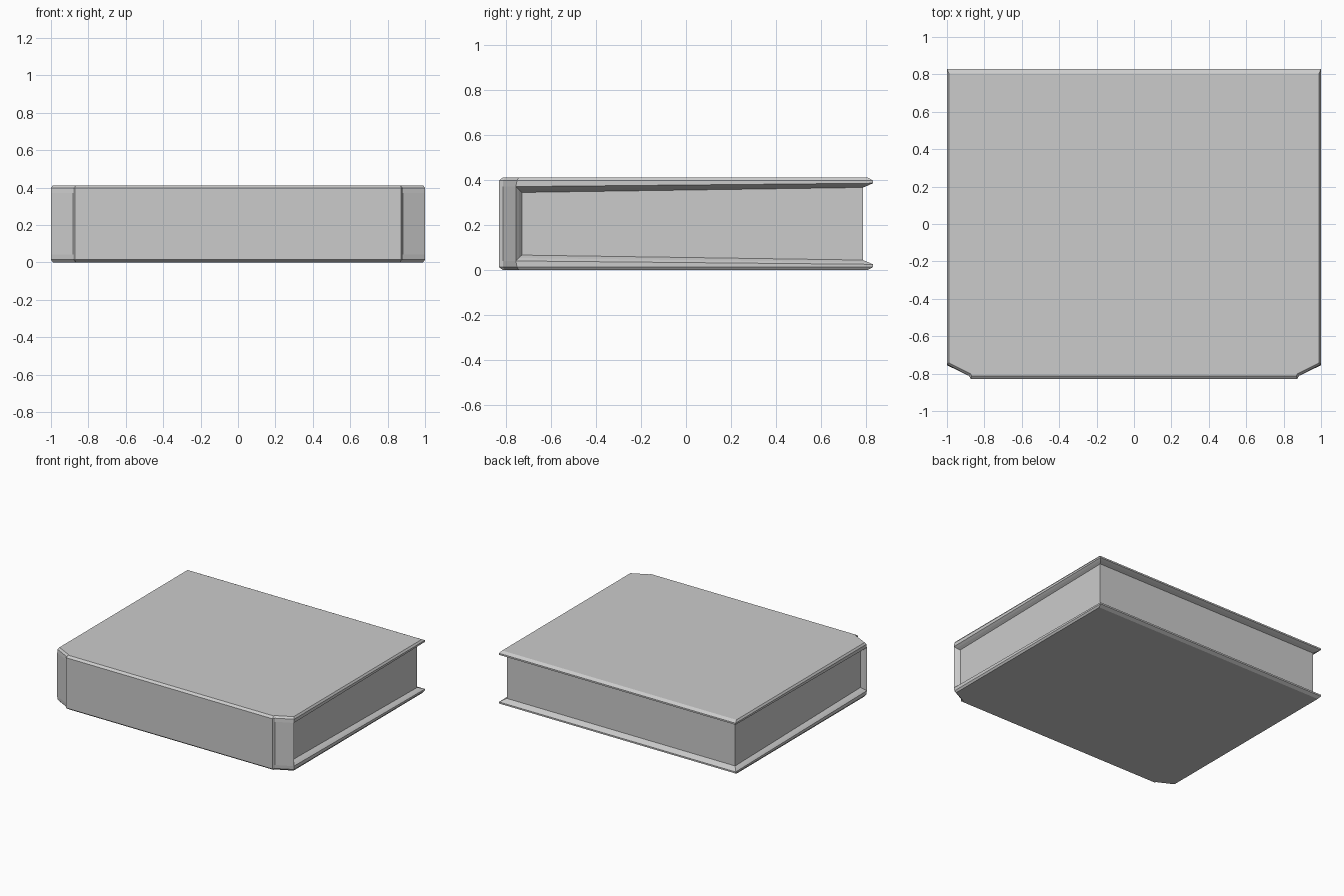
import bpy, bmesh

if "Cube" in bpy.data.objects:
    bpy.data.objects.remove(bpy.data.objects["Cube"])

H = 0.412  # total thickness

# Half-plan rings (x > 0), from the top face down to the page block.
# Point order: fore edge corner, rim at spine, chamfer end, spine face edge.
RINGS = [
    [(0.990, 0.805, H), (0.990, -0.742, H), (0.872, -0.802, H), (0.868, -0.812, H)],
    [(1.0, 0.83, 0.398), (1.0, -0.75, 0.398), (0.882, -0.812, 0.398), (0.872, -0.83, 0.398)],
    [(1.0, 0.83, 0.386), (1.0, -0.755, 0.371), (0.882, -0.812, 0.371), (0.872, -0.83, 0.371)],
    [(0.985, 0.810, 0.377), (0.985, -0.742, 0.358)],
    [(0.965, 0.785, 0.367), (0.965, -0.728, 0.345)],
]

bm = bmesh.new()


def ring_verts(sx, flip):
    return [[bm.verts.new((x * sx, y, H - z if flip else z)) for x, y, z in r] for r in RINGS]


V = {(s, f): ring_verts(s, f) for s in (1, -1) for f in (False, True)}

for f in (False, True):
    R, L = V[1, f], V[-1, f]
    # flat cover face
    bm.faces.new(R[0] + L[0][::-1])
    # cover edge and sloped lip, both sides and fore edge
    for k in range(4):
        for side in (R, L):
            for i in range(min(len(side[k]), len(side[k + 1])) - 1):
                bm.faces.new((side[k][i], side[k][i + 1], side[k + 1][i + 1], side[k + 1][i]))
        bm.faces.new((R[k][0], L[k][0], L[k + 1][0], R[k + 1][0]))
        if k < 2:
            bm.faces.new((R[k][3], L[k][3], L[k + 1][3], R[k + 1][3]))

for s in (1, -1):
    T, B = V[s, False], V[s, True]
    # chamfered spine corner
    for i in (1, 2):
        bm.faces.new((T[2][i], T[2][i + 1], B[2][i + 1], B[2][i]))
    # inner rim of the spine
    for k in (2, 3):
        bm.faces.new((T[k][1], T[k + 1][1], B[k + 1][1], B[k][1]))
    # page side
    bm.faces.new((T[4][0], T[4][1], B[4][1], B[4][0]))

# spine face and page fore edge
for k, i in ((2, 3), (4, 0)):
    bm.faces.new((V[1, False][k][i], V[-1, False][k][i], V[-1, True][k][i], V[1, True][k][i]))

bmesh.ops.recalc_face_normals(bm, faces=bm.faces)
mesh = bpy.data.meshes.new("book")
bm.to_mesh(mesh)
bm.free()
bpy.context.collection.objects.link(bpy.data.objects.new("book", mesh))
